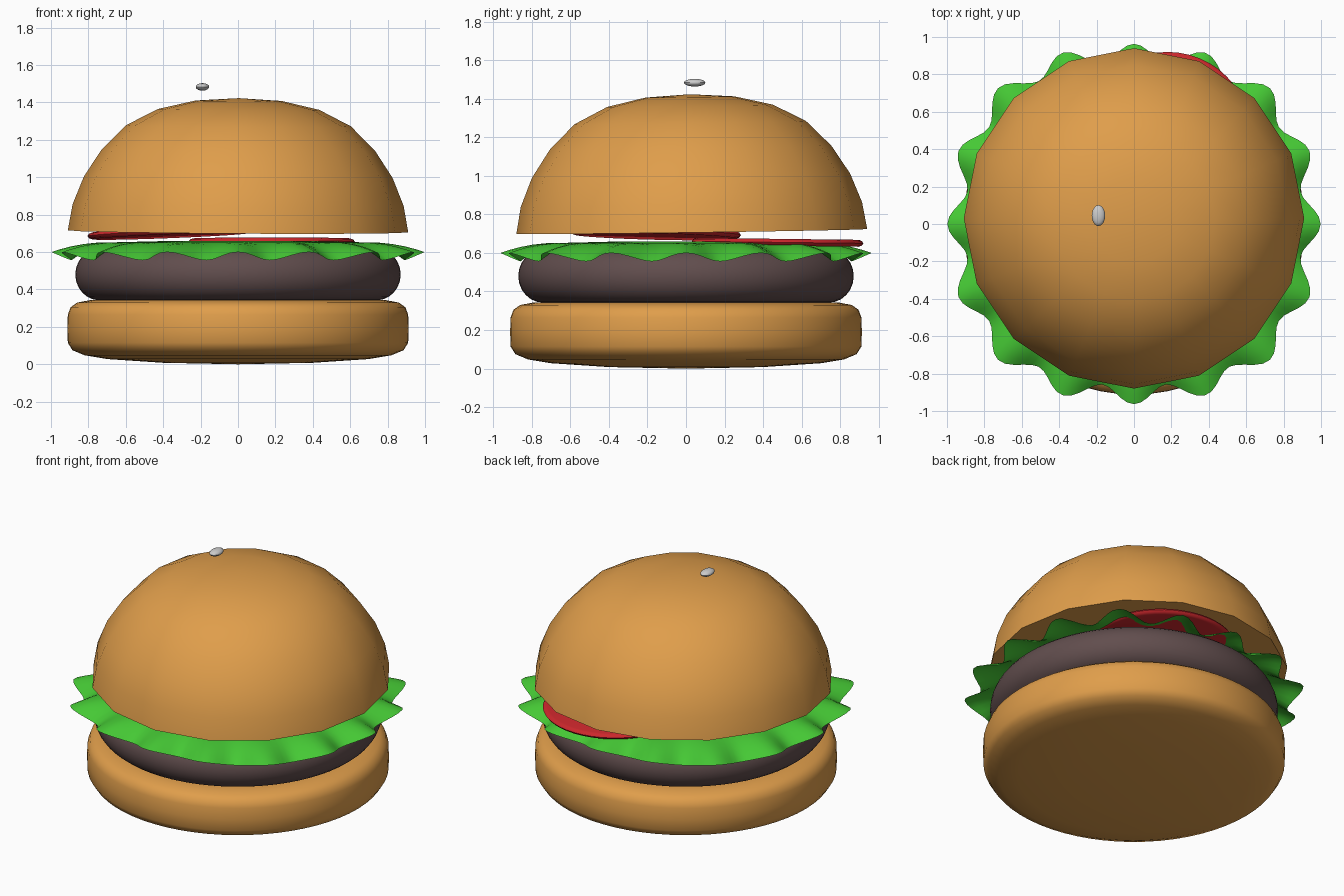
import bpy, bmesh
from math import sin, cos, pi, radians

if "Cube" in bpy.data.objects:
    bpy.data.objects.remove(bpy.data.objects["Cube"])


def material(name, rgb):
    m = bpy.data.materials.new(name)
    m.diffuse_color = (*rgb, 1)
    m.use_nodes = True
    m.node_tree.nodes["Principled BSDF"].inputs["Base Color"].default_value = m.diffuse_color
    return m


BUN = material("bread", (0.74, 0.34, 0.07))
MEAT = material("meat", (0.12, 0.075, 0.075))
GREEN = material("leaf", (0.06, 0.58, 0.035))
RED = material("tomato_red", (0.6, 0.02, 0.025))


def loft(name, rings, steps, point, mat, loc=(0, 0, 0), rot=(0, 0, 0), angle=40):
    """Skin closed rings; the first and last ring items may be poles (radius 0)."""
    bm = bmesh.new()
    rows = []
    for r, z in rings:
        n = 1 if r == 0 else steps
        rows.append([bm.verts.new(point(r, z, 2 * pi * i / steps)) for i in range(n)])
    for a, b in zip(rows, rows[1:]):
        for i in range(steps):
            j = (i + 1) % steps
            quad = [a[i % len(a)], a[j % len(a)], b[j % len(b)], b[i % len(b)]]
            bm.faces.new(list(dict.fromkeys(quad)))
    bmesh.ops.recalc_face_normals(bm, faces=bm.faces)
    me = bpy.data.meshes.new(name)
    bm.to_mesh(me)
    bm.free()
    ob = bpy.data.objects.new(name, me)
    bpy.context.collection.objects.link(ob)
    if mat:
        me.materials.append(mat)
    ob.location, ob.rotation_euler = loc, rot
    bpy.ops.object.select_all(action='DESELECT')
    ob.select_set(True)
    bpy.context.view_layer.objects.active = ob
    bpy.ops.object.shade_smooth_by_angle(angle=radians(angle))
    return ob


def lathe(r, z, a):
    return (r * cos(a), r * sin(a), z)


# Bottom bun
loft("bottom_bun", [(0, 0), (0.4, 0.008), (0.7, 0.028), (0.82, 0.048), (0.885, 0.075),
                    (0.91, 0.115), (0.912, 0.19), (0.91, 0.265), (0.895, 0.305),
                    (0.86, 0.33), (0.79, 0.343), (0, 0.343)], 64, lathe, BUN)

# Patty with a rounded side
side = [(0.74 + 0.13 * cos(t * pi / 12), 0.48 + 0.138 * sin(t * pi / 12)) for t in range(-6, 7)]
loft("patty", [(0, 0.342)] + side + [(0, 0.618)], 64, lathe, MEAT)


# Lettuce: thin disc whose rim ripples in sixteen lobes
def leaf(t, z, a):
    k = max(0, (t - 0.7) / 0.3)
    wave = cos(16 * a)
    rim = 0.956 + 0.0175 * cos(2 * a) - 0.0235 * cos(4 * a)
    r = t * rim + 0.048 * wave * k ** 1.5
    return (r * cos(a), r * sin(a), z + 0.022 * wave * k)


loft("lettuce", [(0, 0.66), (0.4, 0.659), (0.7, 0.652), (0.78, 0.645), (0.85, 0.632),
                 (0.91, 0.615), (0.96, 0.596), (1, 0.578)], 160, leaf, GREEN, angle=80)

# Tomato slices, slightly tilted
slice_profile = [(0, -0.018), (0.42, -0.018), (0.437, -0.012), (0.445, 0),
                 (0.437, 0.012), (0.42, 0.018), (0, 0.018)]
for name, loc, rot in (("tomato_left", (-0.36, -0.16, 0.703), (-0.025, -0.04, 0)),
                       ("tomato_back", (0.18, 0.475, 0.655), (-0.012, 0, 0))):
    loft(name, slice_profile, 48, lathe, RED, loc, rot, 60)

# Top bun: sixteen-sided dome, slightly tipped
loft("top_bun", [(0, 0), (0.91, 0), (0.885, 0.14), (0.825, 0.29), (0.73, 0.435), (0.6, 0.565),
                 (0.43, 0.652), (0.23, 0.698), (0, 0.712)], 16, lathe, BUN,
     (0, 0.03, 0.711), (0.014, 0.006, 0))

# Sesame seed floating above the bun
seed = [(sin(i * pi / 8), -cos(i * pi / 8)) for i in range(1, 8)]
loft("sesame_seed", [(0, -1)] + seed + [(0, 1)], 20,
     lambda r, z, a: (0.036 * r * cos(a), 0.056 * r * sin(a), 0.02 * z),
     None, (-0.19, 0.045, 1.483))
